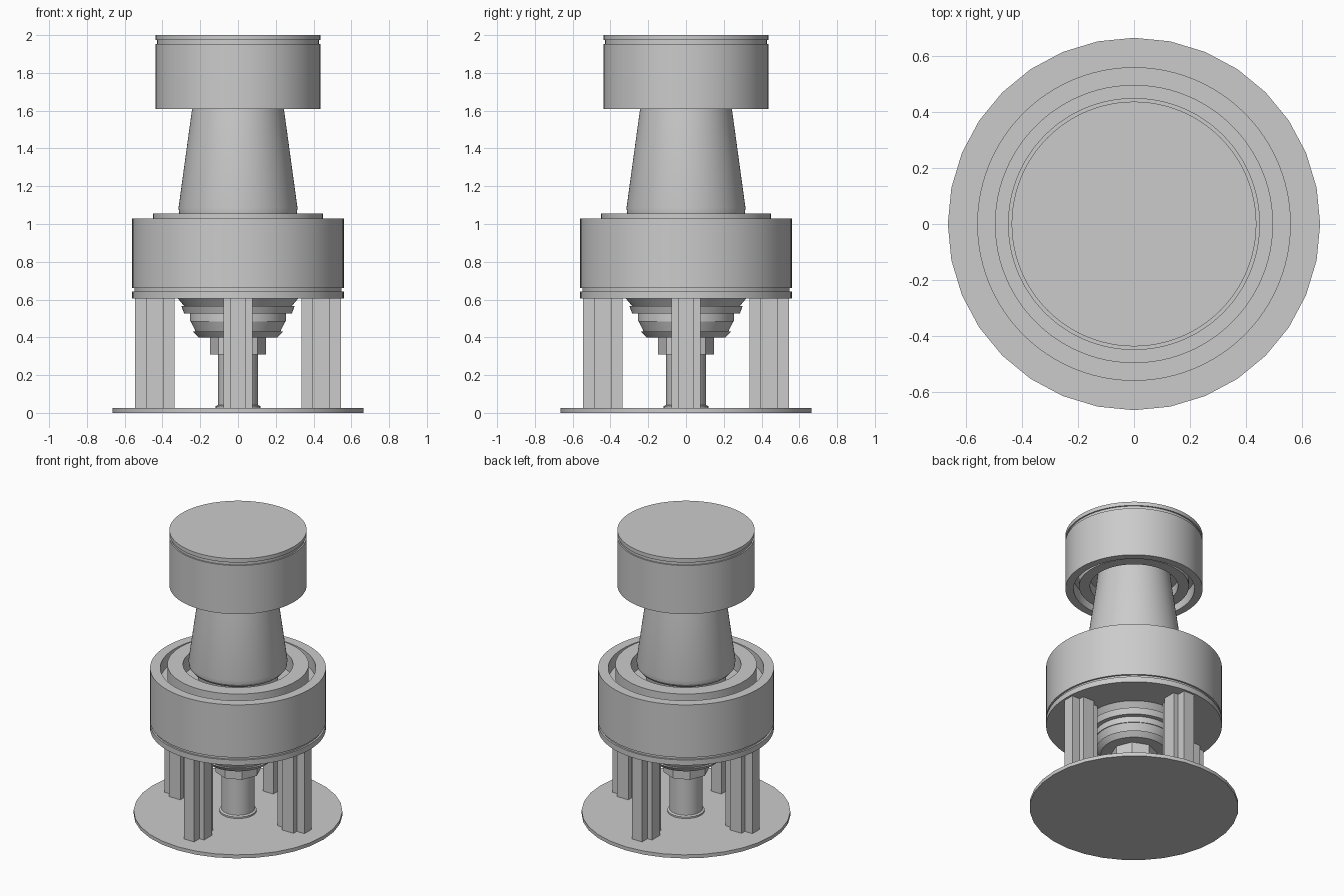
import bpy, bmesh
from math import cos, sin, pi, radians

cube = bpy.data.objects.get("Cube")
if cube:
    bpy.data.objects.remove(cube, do_unlink=True)

grey = bpy.data.materials.new("light_grey")
grey.use_nodes = True
tone = (0.6, 0.6, 0.6, 1)
grey.diffuse_color = tone
grey.node_tree.nodes["Principled BSDF"].inputs["Base Color"].default_value = tone


def finish(name, bm, smooth=True):
    bmesh.ops.recalc_face_normals(bm, faces=bm.faces)
    mesh = bpy.data.meshes.new(name)
    bm.to_mesh(mesh)
    bm.free()
    mesh.materials.append(grey)
    obj = bpy.data.objects.new(name, mesh)
    bpy.context.collection.objects.link(obj)
    if smooth:
        bpy.ops.object.select_all(action='DESELECT')
        obj.select_set(True)
        bpy.context.view_layer.objects.active = obj
        bpy.ops.object.shade_smooth_by_angle(angle=radians(30))
    return obj


def lathe(name, profile, sides=96, closed=False, smooth=True):
    """Turn (radius, z) points about z; open profiles are capped at both ends."""
    bm = bmesh.new()
    rings = [[bm.verts.new((r * cos(2 * pi * i / sides), r * sin(2 * pi * i / sides), z))
              for i in range(sides)] for r, z in profile]
    pairs = list(zip(rings, rings[1:]))
    if closed:
        pairs.append((rings[-1], rings[0]))
    else:
        bm.faces.new(rings[0])
        bm.faces.new(rings[-1])
    for a, b in pairs:
        for i in range(sides):
            j = (i + 1) % sides
            bm.faces.new((a[i], a[j], b[j], b[i]))
    return finish(name, bm, smooth)


def cross_leg(name, angle, z0, z1):
    """Plus-shaped post standing out from the centre at the given angle."""
    dist, long, wide, mid_long, mid_wide = 0.44, 0.105, 0.076, 0.045, 0.04
    quarter = [(long, mid_wide), (mid_long, mid_wide), (mid_long, wide)]
    outline = (quarter + [(-x, y) for x, y in reversed(quarter)]
               + [(-x, -y) for x, y in quarter]
               + [(x, -y) for x, y in reversed(quarter)])
    bm = bmesh.new()
    c, s = cos(angle), sin(angle)
    face = bm.faces.new([bm.verts.new(((x + dist) * c - y * s, (x + dist) * s + y * c, z0))
                         for x, y in outline])
    top = bmesh.ops.extrude_face_region(bm, geom=[face])["geom"]
    bmesh.ops.translate(bm, vec=(0, 0, z1 - z0),
                        verts=[v for v in top if isinstance(v, bmesh.types.BMVert)])
    finish(name, bm, smooth=False)


# Base and posts
lathe("base_plate", [(0.665, 0), (0.665, 0.025)], sides=32)
for i, side in enumerate(("left", "back", "right", "front")):
    cross_leg(side + "_leg", i * pi / 2, 0.024, 0.61)

# Central spindle with its nut
lathe("spindle", [(0.118, 0.024), (0.118, 0.036), (0.105, 0.042), (0.105, 0.42)], sides=48)
lathe("spindle_nut", [(0.147, 0.31), (0.147, 0.4)], sides=8, smooth=False)

# Stepped hub under the lower drum
lathe("stepped_hub", [(0.21, 0.4), (0.24, 0.432), (0.225, 0.432), (0.25, 0.485),
                      (0.255, 0.485), (0.255, 0.527), (0.285, 0.527), (0.3, 0.565),
                      (0.285, 0.565), (0.318, 0.605), (0.318, 0.62)])

# Lower drum: floor plate, groove, open-topped shell and raised collar
lathe("lower_drum", [(0.56, 0.605), (0.56, 0.643), (0.548, 0.643), (0.548, 0.66),
                     (0.56, 0.66), (0.56, 1.03), (0.495, 1.03), (0.495, 0.94)])
lathe("lower_collar", [(0.45, 0.93), (0.45, 1.055), (0.35, 1.055), (0.35, 0.93)], closed=True)

# Tapered neck
lathe("neck", [(0.25, 0.93), (0.265, 1.02), (0.295, 1.035), (0.311, 1.055),
               (0.315, 1.085), (0.243, 1.61), (0.23, 1.72)])

# Upper drum: open underside, groove and lid
lathe("upper_drum", [(0.385, 1.7), (0.385, 1.61), (0.437, 1.61), (0.437, 1.952),
                     (0.428, 1.952), (0.428, 1.973), (0.437, 1.973), (0.437, 2.0)])
lathe("upper_collar", [(0.35, 1.71), (0.35, 1.63), (0.28, 1.63), (0.28, 1.71)], closed=True)
